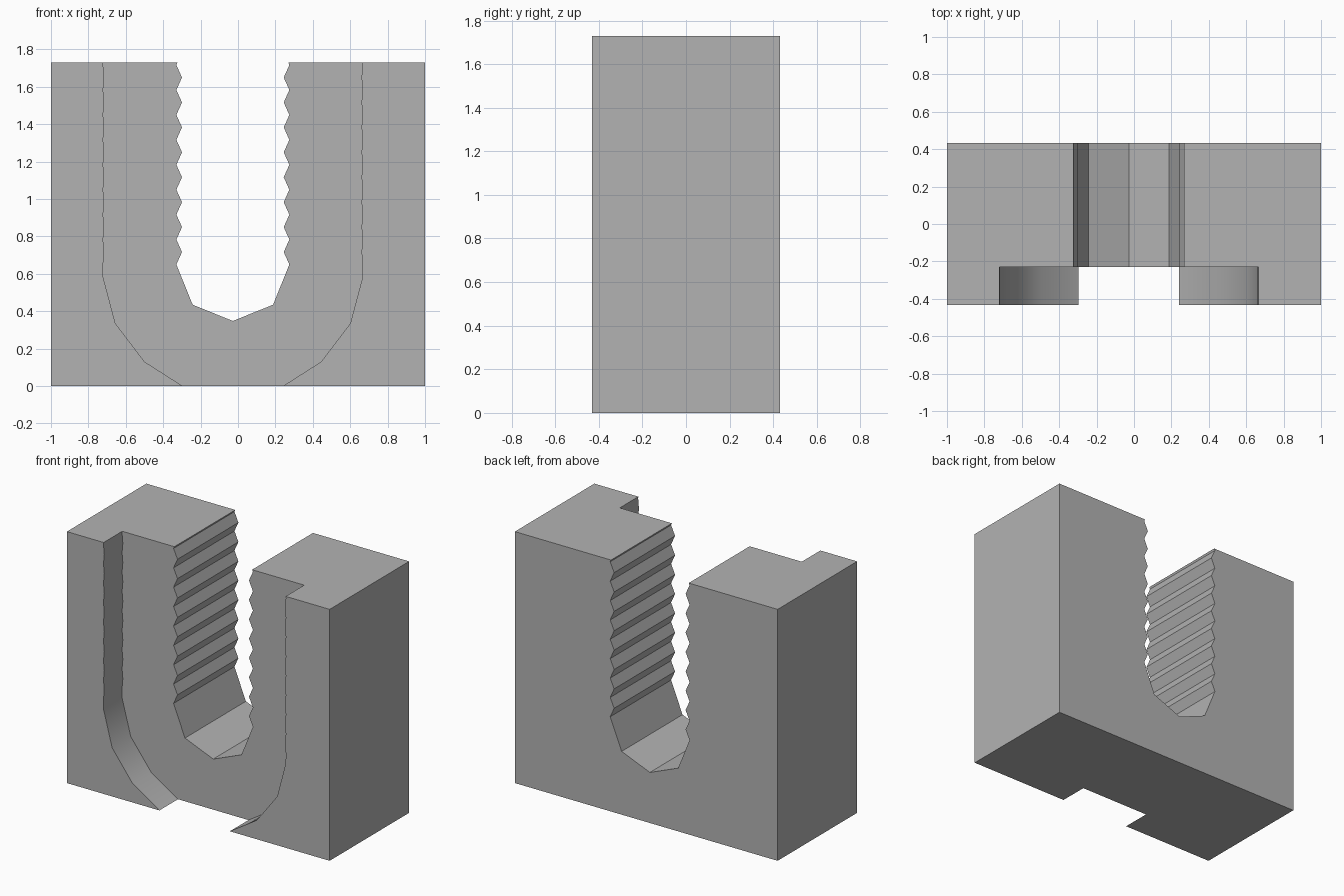
import bpy, bmesh, math

if "Cube" in bpy.data.objects:
    bpy.data.objects.remove(bpy.data.objects["Cube"], do_unlink=True)

DEPTH, HEIGHT = 0.432, 1.73      # half depth, full height
STEP_Y = -0.23                   # floor of the front channel
CENTRE = -0.0275                 # slot and channel axis
PITCH, FIRST = 0.1333, 0.65      # ridge spacing and start height

grey = bpy.data.materials.new("plain grey")
grey.use_nodes = True
colour = (0.45, 0.45, 0.45, 1)
grey.diffuse_color = colour
grey.node_tree.nodes["Principled BSDF"].inputs["Base Color"].default_value = colour


def prism(name, outline, y0, y1):
    """Extrude an x-z outline from y0 to y1."""
    bm = bmesh.new()
    face = bm.faces.new([bm.verts.new((x, y0, z)) for x, z in outline])
    ext = bmesh.ops.extrude_face_region(bm, geom=[face])
    verts = [v for v in ext["geom"] if isinstance(v, bmesh.types.BMVert)]
    bmesh.ops.translate(bm, verts=verts, vec=(0, y1 - y0, 0))
    bmesh.ops.recalc_face_normals(bm, faces=bm.faces)
    mesh = bpy.data.meshes.new(name)
    bm.to_mesh(mesh)
    bm.free()
    obj = bpy.data.objects.new(name, mesh)
    bpy.context.collection.objects.link(obj)
    mesh.materials.append(grey)
    return obj


def ridges(outer, depth):
    """Zigzag side wall, running up past the top."""
    return [(outer - depth * (i % 2), FIRST + i * PITCH / 2) for i in range(18)]


def mirrored(half):
    """Close a half outline about the slot axis."""
    right = [(CENTRE + x, z) for x, z in half]
    left = [(CENTRE - x, z) for x, z in reversed(half) if x > 0]
    return right + left


# Solid block
block = prism("slotted_block", [(-1, 0), (1, 0), (1, HEIGHT), (-1, HEIGHT)], -DEPTH, DEPTH)

# Ridged through slot, and wider channel in the front
slot = prism("slot_cutter", mirrored(
    [(0, 0.348), (0.215, 0.435)] + ridges(0.302, 0.03)), -1, 1)
channel = prism("channel_cutter", mirrored(
    [(0.19, -0.05), (0.268, 0), (0.472, 0.13), (0.628, 0.335), (0.693, 0.58)]
    + ridges(0.694, 0.006)), -1, STEP_Y)

bpy.ops.object.select_all(action="DESELECT")
bpy.context.view_layer.objects.active = block
block.select_set(True)
for cutter in (slot, channel):
    cutter.hide_render = True
    mod = block.modifiers.new(cutter.name, "BOOLEAN")
    mod.operation = "DIFFERENCE"
    mod.solver = "EXACT"
    mod.object = cutter
    bpy.ops.object.modifier_apply(modifier=mod.name)
    bpy.data.objects.remove(cutter, do_unlink=True)

# Soft channel curve, crisp ridges and corners
bpy.ops.object.shade_smooth_by_angle(angle=math.radians(30))
